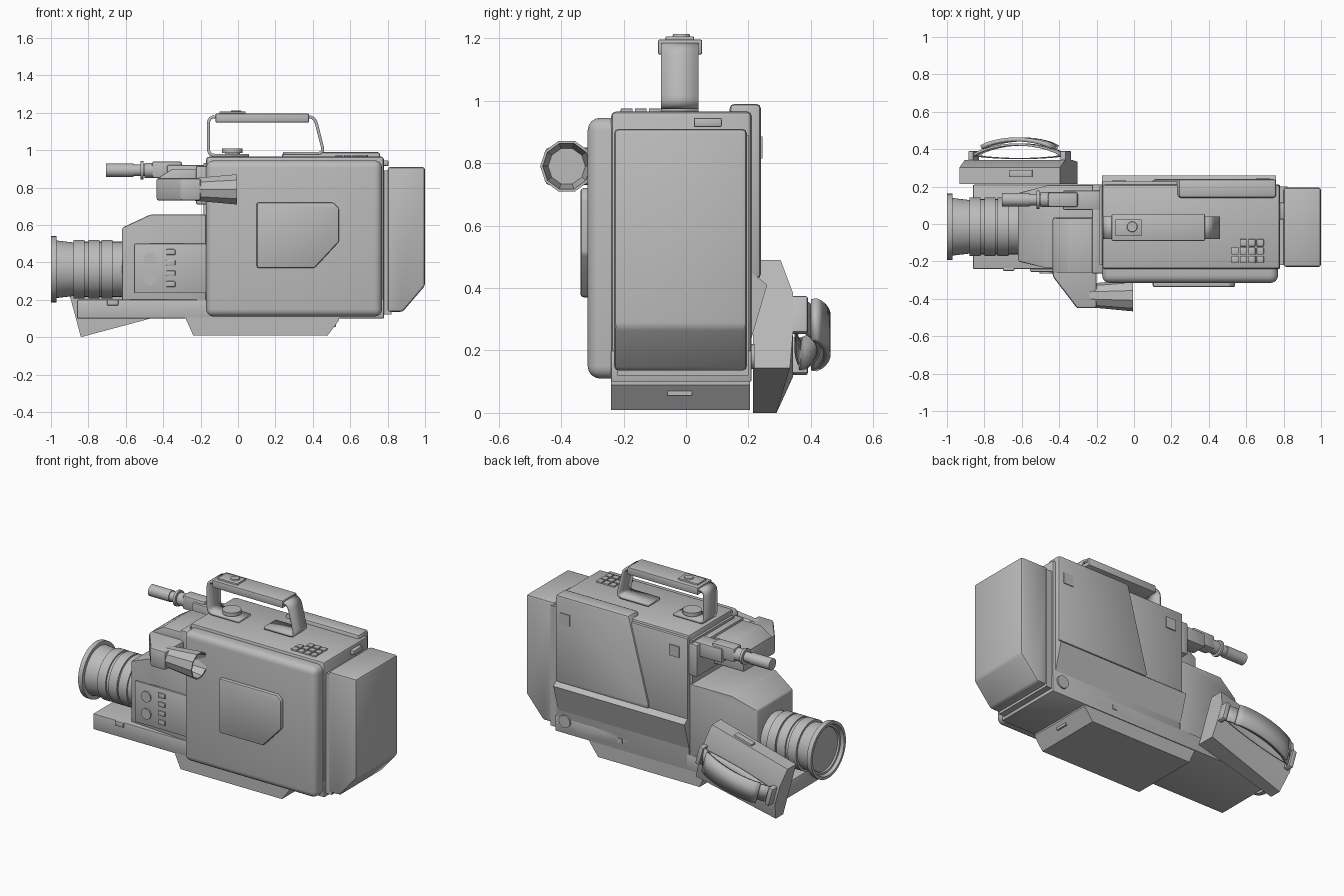
import bpy, bmesh, math
from mathutils import Matrix, Vector

if "Cube" in bpy.data.objects:
    bpy.data.objects.remove(bpy.data.objects["Cube"], do_unlink=True)

grey = (.5, .5, .5, 1)
material = bpy.data.materials.new("plain_grey")
material.use_nodes = True
material.diffuse_color = grey
material.node_tree.nodes["Principled BSDF"].inputs["Base Color"].default_value = grey
parts = []

# Shared reference planes of the body
FRONT, BACK = -.17, .78
RIGHT, LEFT = -.24, .21
FLOOR, ROOF = .1, .965

PLACE = {'x': lambda a, b, h: Vector((h, a, b)),
         'y': lambda a, b, h: Vector((a, h, b)),
         'z': lambda a, b, h: Vector((a, b, h))}


def finish(name, bm, bevel=0, segments=2):
    bmesh.ops.recalc_face_normals(bm, faces=bm.faces)
    if bevel:
        sharp = [edge for edge in bm.edges if edge.calc_face_angle() > .4]
        bmesh.ops.bevel(bm, geom=sharp, offset=bevel, segments=segments,
                        profile=.5, affect='EDGES', clamp_overlap=True)
    mesh = bpy.data.meshes.new(name)
    bm.to_mesh(mesh)
    bm.free()
    mesh.materials.append(material)
    part = bpy.data.objects.new(name, mesh)
    bpy.context.collection.objects.link(part)
    parts.append(part)
    return part


def bridge(bm, first, second):
    """Join two closed rings of vertices with quads."""
    for i in range(len(first)):
        bm.faces.new((first[i - 1], first[i], second[i], second[i - 1]))


def outline(start, end, low, high, **cuts):
    """Rectangle whose named corners are cut off by (along, up)."""
    corners = {"low_start": (start, low, 1, 1), "low_end": (end, low, -1, 1),
               "high_end": (end, high, -1, -1), "high_start": (start, high, 1, -1)}
    points = []
    for key, (a, b, along, up) in corners.items():
        if key not in cuts:
            points.append((a, b))
            continue
        cut_a, cut_b = cuts[key]
        pair = [(a + along * cut_a, b), (a, b + up * cut_b)]
        points += pair if key in ("low_end", "high_start") and key == "low_end" \
            or key == "high_start" else pair[::-1]
    return points


def prism(name, points, low, high, axis='y', bevel=0, segments=2, adjust=None):
    bm = bmesh.new()
    bottom, top = ([bm.verts.new(PLACE[axis](a, b, h)) for a, b in points]
                   for h in (low, high))
    bm.faces.new(bottom)
    bm.faces.new(top)
    bridge(bm, bottom, top)
    if adjust:
        for vert in bm.verts:
            adjust(vert.co)
    return finish(name, bm, bevel, segments)


def box(name, x, y, z, bevel=0, segments=2):
    return prism(name, outline(*x, *z), *y, 'y', bevel, segments)


def block(name, centre, size, bevel=0):
    """Small box given by centre and size."""
    spans = [(c - s / 2, c + s / 2) for c, s in zip(centre, size)]
    return box(name, *spans, bevel)


def tube(name, centre, axis, start, end, radius, end_radius=None, hollow=0, sides=32):
    """Cylinder or cone, with an optional tapering hole in its end."""
    rim = end_radius or radius
    profile = [(start, radius), (end, rim)]
    if hollow:
        inside = end + math.copysign(hollow, start - end)
        profile += [(end, rim * .9), (inside, rim * .7)]
    bm = bmesh.new()
    rings = []
    for h, r in profile:
        angles = [math.tau * k / sides for k in range(sides)]
        rings.append([bm.verts.new(PLACE[axis](r * math.cos(t), r * math.sin(t), h)
                                   + Vector(centre)) for t in angles])
    for first, second in zip(rings, rings[1:]):
        bridge(bm, first, second)
    bm.faces.new(rings[0])
    bm.faces.new(rings[-1])
    return finish(name, bm)


def rounded(points, radius):
    """Open path with each inner corner replaced by a short curve."""
    path = [Vector(p) for p in points]
    result = [path[0]]
    for before, corner, after in zip(path, path[1:], path[2:]):
        a = corner + (before - corner).normalized() * radius
        b = corner + (after - corner).normalized() * radius
        result += [a.lerp(corner, t).lerp(corner.lerp(b, t), t)
                   for t in (k / 4 for k in range(5))]
    return result + [path[-1]]


def band(name, path, low, high, axis, thickness):
    bm = bmesh.new()
    rows = [[bm.verts.new(PLACE[axis](a, b, h)) for h in (low, high)] for a, b in path]
    for first, second in zip(rows, rows[1:]):
        bm.faces.new((*first, *reversed(second)))
    part = finish(name, bm)
    solid = part.modifiers.new("thickness", 'SOLIDIFY')
    solid.thickness = thickness
    solid.offset = 0
    solid.use_even_offset = True


# Main body and cassette side
box("main_body", (FRONT, BACK), (RIGHT, LEFT), (FLOOR, ROOF), .015)
box("cassette_door", (FRONT, .77), (-.315, -.14), (.11, .945), .04, 4)
prism("door_window", outline(.1, .54, .37, .72, low_end=(.13, .14), high_end=(.03, .03)),
      -.338, -.3, 'y', .01)

# Left side: stepped panel, ridge and small details
box("left_front_panel", (FRONT, .3), (.2, .228), (.43, .95), .006)
prism("left_rear_panel", outline(.1, .76, .43, .99, high_start=(.14, .53)),
      .14, .24, 'y', .015)
prism("left_ridge", [(LEFT, .45), (.26, .41), (LEFT, .24)], FRONT, .76, 'x')
block("rear_side_plate", (.69, .24, .85), (.07, .01, .07))
block("front_side_plate", (-.08, .23, .85), (.07, .01, .07))
tube("side_dial", (.71, LEFT, .18), 'y', 0, .01, .04)
block("side_socket", (.32, LEFT, .16), (.03, .01, .03))

# Lower slab and foot
box("lower_slab", (-.86, BACK), (RIGHT, LEFT), (FLOOR, .2), .004)
prism("foot_block", outline(-.28, .54, .01, .11, low_start=(.04, .09), low_end=(.06, .08)),
      RIGHT, .205)
block("slab_button", (-.67, RIGHT, .185), (.06, .02, .03), .004)
block("foot_latch", (.51, -.02, .07), (.03, .08, .03))

# Battery at the rear
box("battery_mount", (BACK - .02, .82), (-.22, .2), (.12, .89))
prism("battery", outline(.8, 1, .135, .91, low_end=(.12, .14)), -.23, .195, 'y', .015)
block("rear_catch", (BACK, .07, .93), (.05, .09, .03), .006)


# Lens housing with narrowed front
def narrow(co):
    if co.x < -.6:
        co.y = max(-.2, min(.165, co.y))


prism("lens_housing", outline(-.62, FRONT, .15, .655, high_start=(.15, .07)),
      RIGHT, LEFT, 'y', .01, adjust=narrow)

# Lens: core, two grip rings and an open hood
lens_axis = (0, -.015, .363)
tube("lens_core", lens_axis, 'x', -.6, -.88, .148)
for start in (-.67, -.74, -.82):
    tube("lens_ring", lens_axis, 'x', start, start - .06, .157, sides=48)
tube("lens_hood", lens_axis, 'x', -.87, -.98, .142, .155, hollow=.08, sides=48)
tube("hood_rim", lens_axis, 'x', -.97, -1, .177, hollow=.1, sides=48)

# Control panel with two knobs and a column of buttons
box("control_panel", (-.555, FRONT), (-.256, RIGHT), (.235, .5), .005)
for z in (.42, .31):
    tube("control_knob", (-.47, -.25, z), 'y', 0, -.014, .034)
for i in range(4):
    block("control_button", (-.36, -.255, .455 - .057 * i), (.05, .02, .03), .004)

# Viewfinder: bracket, elbow and flared eyepiece
box("viewfinder_bracket", (-.225, FRONT + .01), (-.265, LEFT), (.71, .915), .008)
box("bracket_neck", (-.185, FRONT + .01), (-.22, .2), (.64, .93))
prism("viewfinder_elbow", outline(-.435, -.2, -.45, .035, low_start=(.13, .17)),
      .73, .85, 'z', .012)
prism("viewfinder_hood", outline(-.43, FRONT, .83, .9, high_start=(.08, .05)),
      -.26, .03, 'y', .005)
tube("eyepiece", (0, -.382, .79), 'x', -.27, -.005, .06, .085, hollow=.12, sides=10)

# Microphone
box("microphone_arm", (-.38, FRONT), (.075, .18), (.83, .92), .01)
box("microphone_clamp", (-.46, -.3), (.09, .17), (.85, .94), .012)
for name, start, end, radius in (("microphone_tip", -.56, -.705, .036),
                                 ("microphone_stem", -.4, -.6, .031),
                                 ("microphone_ring", -.505, -.52, .05),
                                 ("microphone_barrel", -.4, -.5, .04)):
    tube(name, (0, .13, .892), 'x', start, end, radius, sides=20)

# Carrying handle
feet_and_legs = [(.06, .972), (-.158, .972), (-.158, 1.178), (.41, 1.178),
                 (.46, .982), (.24, .982)]
band("handle_frame", rounded(feet_and_legs, .035), -.08, .04, 'y', .016)
box("handle_grip", (-.12, .38), (-.09, .052), (1.148, 1.196), .006)
block("handle_switch", (-.03, -.02, 1.196), (.14, .09, .02), .003)
tube("switch_button", (-.01, -.015, 1.2), 'z', 0, .013, .03, .026)
tube("handle_screw", (-.03, -.02, ROOF), 'z', 0, .02, .04)
tube("handle_screw_cap", (-.03, -.02, ROOF), 'z', .02, .043, .055)

# Keypad on the roof, one corner left empty
for row in range(3):
    for column in range(4):
        if row or column:
            block("roof_key", (.54 + .045 * column, -.1 - .045 * row, ROOF),
                  (.038, .038, .02), .003)


# Tilted hand grip with strap, built level and then turned into place
def slim_toe(co):
    if not co.x and co.y > .3 and co.z < .1:
        co.y = .29


def arc(start, end, base, rise, steps=12):
    return [(start + (end - start) * k / steps,
             base + rise * math.sin(math.pi * k / steps) ** .7) for k in range(steps + 1)]


body_count = len(parts)
prism("hand_grip", outline(.215, .343, 0, .358, low_end=(.01, .12), high_end=(.04, .11)),
      0, .556, 'x', adjust=slim_toe)
band("strap", arc(.03, .54, .36, .065), .13, .235, 'z', .012)
band("strap_pad", arc(.09, .48, .41, .042), .115, .25, 'z', .022)
band("inner_strap", arc(.05, .52, .365, -.015), .14, .225, 'z', .006)
for x in (.03, .54):
    block("strap_bracket", (x, .36, .18), (.03, .06, .12), .006)
block("zoom_rocker", (.34, .27, .36), (.13, .04, .02), .005)
tilt = Matrix.Translation((-.84, 0, 0)) @ Matrix.Rotation(math.radians(-15), 4, 'Y')
for part in parts[body_count:]:
    part.matrix_world = tilt

# Smooth rounded surfaces, keep hard edges
bpy.ops.object.select_all(action='DESELECT')
for part in parts:
    part.select_set(True)
bpy.context.view_layer.objects.active = parts[0]
bpy.ops.object.shade_smooth_by_angle(angle=math.radians(35))
